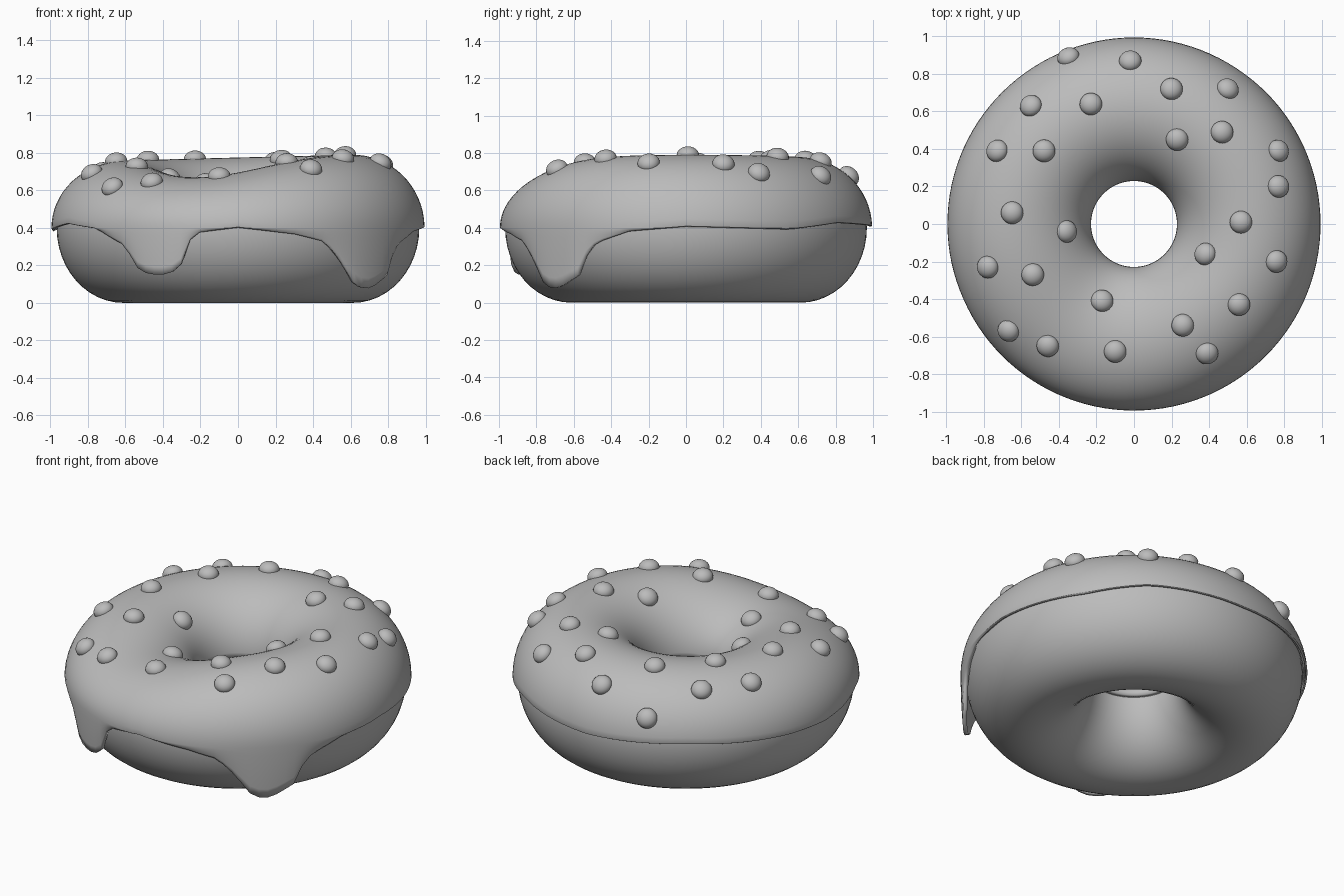
import bpy
import bmesh
from math import sin, cos, asin, pi, exp, radians, degrees, atan2, hypot
from mathutils import Vector

cube = bpy.data.objects.get("Cube")
if cube:
    bpy.data.objects.remove(cube)

RING = 0.612         # distance from the hole's centre to the ring's centre
ICING_WIDTH = 0.383  # half width of the iced ring
DOUGH_WIDTH = 0.355
MIDDLE = 0.4         # height of the widest line
STEPS = 120

# One plain colour for the whole model
grey = bpy.data.materials.new("warm_grey")
grey.use_nodes = True
colour = (0.5, 0.5, 0.5, 1)
grey.diffuse_color = colour
grey.node_tree.nodes["Principled BSDF"].inputs["Base Color"].default_value = colour

# Lower rim of the icing: angle in degrees, height; the deep spots are drips
RIM = [(-180, .385), (-156, .425), (-140, .4), (-128, .31), (-123, .19),
       (-119, .155), (-112, .155), (-108, .21), (-105, .34), (-102, .38),
       (-90, .405), (-72, .37), (-62, .33), (-56, .23), (-50, .09),
       (-44, .08), (-36, .15), (-32, .29), (-28, .33), (-18, .385),
       (0, .41), (34, .395), (55, .43), (90, .41), (125, .43), (180, .385)]


def rim_height(angle):
    """Height of the icing's rim, blended between the listed points."""
    deg = (degrees(angle) + 180) % 360 - 180
    for (a, low), (b, high) in zip(RIM, RIM[1:]):
        if a <= deg <= b:
            return low + (high - low) * (deg - a) / (b - a)
    return MIDDLE


def crest_height(angle):
    """Height of the icing's top, which sags at the front right."""
    away = (degrees(angle) + 110 + 180) % 360 - 180
    return 0.775 + 0.015 * cos(angle) - 0.1 * exp(-(away / 30) ** 2 / 2)


def icing_section(angle):
    """Radius and height pairs from the hole over the top to the rim."""
    rise = crest_height(angle) - MIDDLE
    rim = rim_height(angle)
    end = asin(max(rim - MIDDLE, 0) / rise)
    points = []
    for i in range(33):
        t = pi + (end - pi) * i / 32
        points.append((RING + ICING_WIDTH * cos(t), MIDDLE + rise * sin(t)))
    radius, top = points[-1]
    for i in range(1, 7):
        f = i / 6
        points.append((radius - 0.012 * f * f, top + (rim - 0.004 - top) * f))
    return points


def dough_section(angle):
    """Closed oval, kept just below the icing."""
    rise = crest_height(angle) - MIDDLE - 0.03
    points = []
    for i in range(48):
        t = 2 * pi * i / 48
        height = rise if sin(t) > 0 else MIDDLE
        points.append((RING + DOUGH_WIDTH * cos(t), MIDDLE + height * sin(t)))
    return points


def finish(bm, name):
    bmesh.ops.recalc_face_normals(bm, faces=bm.faces)
    mesh = bpy.data.meshes.new(name)
    bm.to_mesh(mesh)
    bm.free()
    mesh.materials.append(grey)
    for poly in mesh.polygons:
        poly.use_smooth = True
    obj = bpy.data.objects.new(name, mesh)
    bpy.context.collection.objects.link(obj)
    return obj


def sweep(name, section, closed):
    """Turn a section that varies with the angle into a ring."""
    bm = bmesh.new()
    rows = []
    for s in range(STEPS):
        angle = 2 * pi * s / STEPS - pi
        rows.append([bm.verts.new((r * cos(angle), r * sin(angle), z))
                     for r, z in section(angle)])
    count = len(rows[0])
    for s in range(STEPS):
        here, there = rows[s], rows[(s + 1) % STEPS]
        for i in range(count if closed else count - 1):
            j = (i + 1) % count
            bm.faces.new((here[i], there[i], there[j], here[j]))
    return finish(bm, name)


# Dough ring
sweep("dough_ring", dough_section, True)

# Icing shell with drips
icing = sweep("icing", icing_section, False)
if icing.data.polygons[len(icing.data.polygons) // 2 + 16].normal.z < 0:
    icing.data.flip_normals()
shell = icing.modifiers.new("thickness", "SOLIDIFY")
shell.thickness = 0.025
shell.offset = -1

# Round sprinkles, set half into the icing
SPRINKLES = [(-.35, .89), (-.02, .87), (.2, .72), (.5, .72), (-.55, .63),
             (-.23, .64), (.23, .45), (.47, .49), (.77, .39), (-.73, .39),
             (-.48, .39), (.77, .2), (-.65, .06), (-.36, -.04), (.57, .01),
             (.38, -.16), (.76, -.2), (-.78, -.23), (-.54, -.27),
             (-.17, -.41), (.56, -.43), (.26, -.54), (.39, -.69),
             (-.67, -.57), (-.46, -.65), (-.1, -.68)]

for number, (x, y) in enumerate(SPRINKLES, 1):
    angle = atan2(y, x)
    offset = (hypot(x, y) - RING) / ICING_WIDTH
    rise = crest_height(angle) - MIDDLE
    lift = (1 - offset * offset) ** 0.5
    slope = offset / ICING_WIDTH
    normal = Vector((slope * cos(angle), slope * sin(angle), lift / rise))
    bm = bmesh.new()
    bmesh.ops.create_uvsphere(bm, u_segments=24, v_segments=14, radius=0.06)
    sprinkle = finish(bm, f"sprinkle_{number}")
    sprinkle.scale.z = 0.8
    sprinkle.rotation_euler = normal.to_track_quat("Z", "Y").to_euler()
    sprinkle.location = (x, y, MIDDLE + rise * lift)
